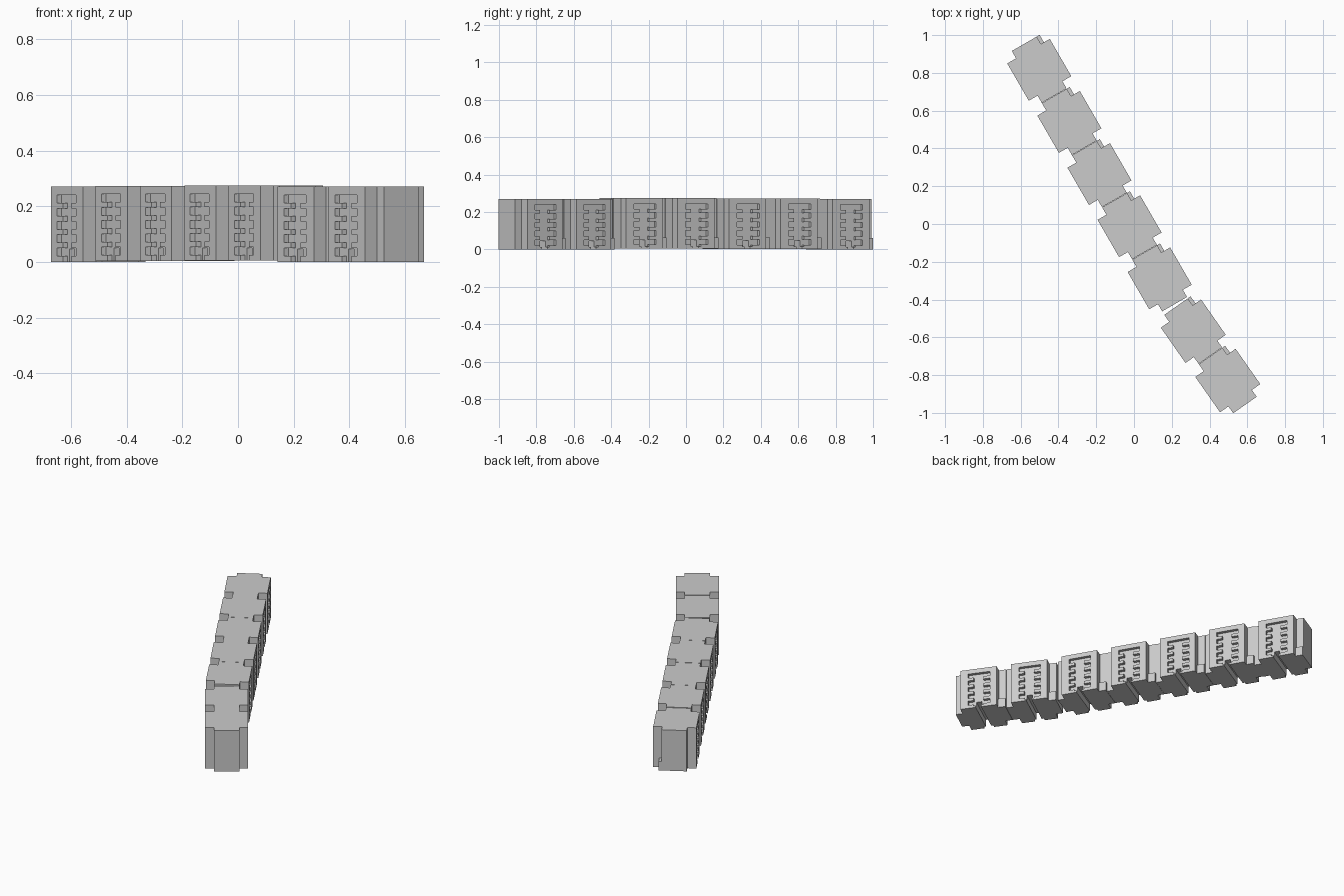
import bpy, bmesh, math
from mathutils import Matrix, Vector

if "Cube" in bpy.data.objects:
    bpy.data.objects.remove(bpy.data.objects["Cube"])

H = 0.27                      # building height
L = 0.317                     # section length (local x runs along the row, y across)
A, B = 0.045, 0.273           # start / end of the wide bay
W0, W1 = -0.156, 0.104        # wide bay faces
C0, C1 = -0.102, 0.050        # core faces


def prism(name, pts, axis, a, b):
    """Extrude a 2D outline: axis 'z' uses (x, y), axis 'y' uses (x, z)."""
    place = (lambda p, h: (p[0], p[1], h)) if axis == 'z' else (lambda p, h: (p[0], h, p[1]))
    bm = bmesh.new()
    lo = [bm.verts.new(place(p, a)) for p in pts]
    hi = [bm.verts.new(place(p, b)) for p in pts]
    n = len(pts)
    bm.faces.new(lo)
    bm.faces.new(hi)
    for i in range(n):
        j = (i + 1) % n
        bm.faces.new((lo[i], lo[j], hi[j], hi[i]))
    bmesh.ops.recalc_face_normals(bm, faces=bm.faces)
    me = bpy.data.meshes.new(name)
    bm.to_mesh(me)
    bm.free()
    ob = bpy.data.objects.new(name, me)
    bpy.context.collection.objects.link(ob)
    return ob


def rect(x0, x1, z0, z1):
    return [(x0, z0), (x1, z0), (x1, z1), (x0, z1)]


def comb(bottom):
    """Loggia outline: vertical shaft with a wide bar on each of five floors."""
    x0, x1, s0, s1 = 0.086, 0.224, 0.129, 0.190
    right, left = [(s1, bottom)], [(s0, bottom)]
    for k in range(5):
        z0 = 0.0215 + 0.0475 * k
        z1 = z0 + 0.0285
        right += [(s1, z0), (x1, z0), (x1, z1)]
        left += [(s0, z0), (x0, z0), (x0, z1)]
        if k < 4:
            right.append((s1, z1))
            left.append((s0, z1))
    return right + left[::-1]


# building section: narrow core with a wide bay, carved by loggias and a passage
outline = [(0, C0), (A, C0), (A, W0), (B, W0), (B, C0), (L, C0),
           (L, C1), (B, C1), (B, W1), (A, W1), (A, C1), (0, C1)]
body = prism("section_body", outline, 'z', 0, H)
cutters = [
    prism("left_loggia_cutter", comb(-0.01), 'y', W0 - 0.02, W0 + 0.020),
    prism("right_loggia_cutter", comb(0.012), 'y', W1 - 0.020, W1 + 0.02),
    prism("passage_cutter", rect(0.143, 0.177, -0.02, 0.046), 'y', W0 + 0.012, W1 + 0.03),
]
for c in cutters:
    c.hide_render = True
    m = body.modifiers.new("cut", 'BOOLEAN')
    m.operation = 'DIFFERENCE'
    m.solver = 'EXACT'
    m.object = c
deps = bpy.context.evaluated_depsgraph_get()
section_mesh = bpy.data.meshes.new_from_object(body.evaluated_get(deps))
section_mesh.name = "section"

# low annex in the notch of every section
annex = prism("annex", rect(0, A, C1, C1 + 0.018), 'z', 0, 0.06)
annex_mesh = annex.data
for o in [body, annex] + cutters:
    bpy.data.objects.remove(o)

# row: five sections straight, last two turned slightly
runs = [((-0.5585, 0.967), -60, 5), ((0.244, -0.4225), -55, 2)]
lifts = [0, 0.003, 0.003, 0.004, 0.004, 0, 0]
i = 0
for origin, deg, count in runs:
    ang = math.radians(deg)
    d = Vector((math.cos(ang), math.sin(ang), 0))
    for k in range(count):
        p = Vector((*origin, lifts[i])) + d * 0.3187 * k
        mat = Matrix.Translation(p) @ Matrix.Rotation(ang, 4, 'Z')
        i += 1
        for part, me in (("building_section", section_mesh), ("entrance_annex", annex_mesh)):
            ob = bpy.data.objects.new(f"{part}_{i}", me)
            ob.matrix_world = mat
            bpy.context.collection.objects.link(ob)
